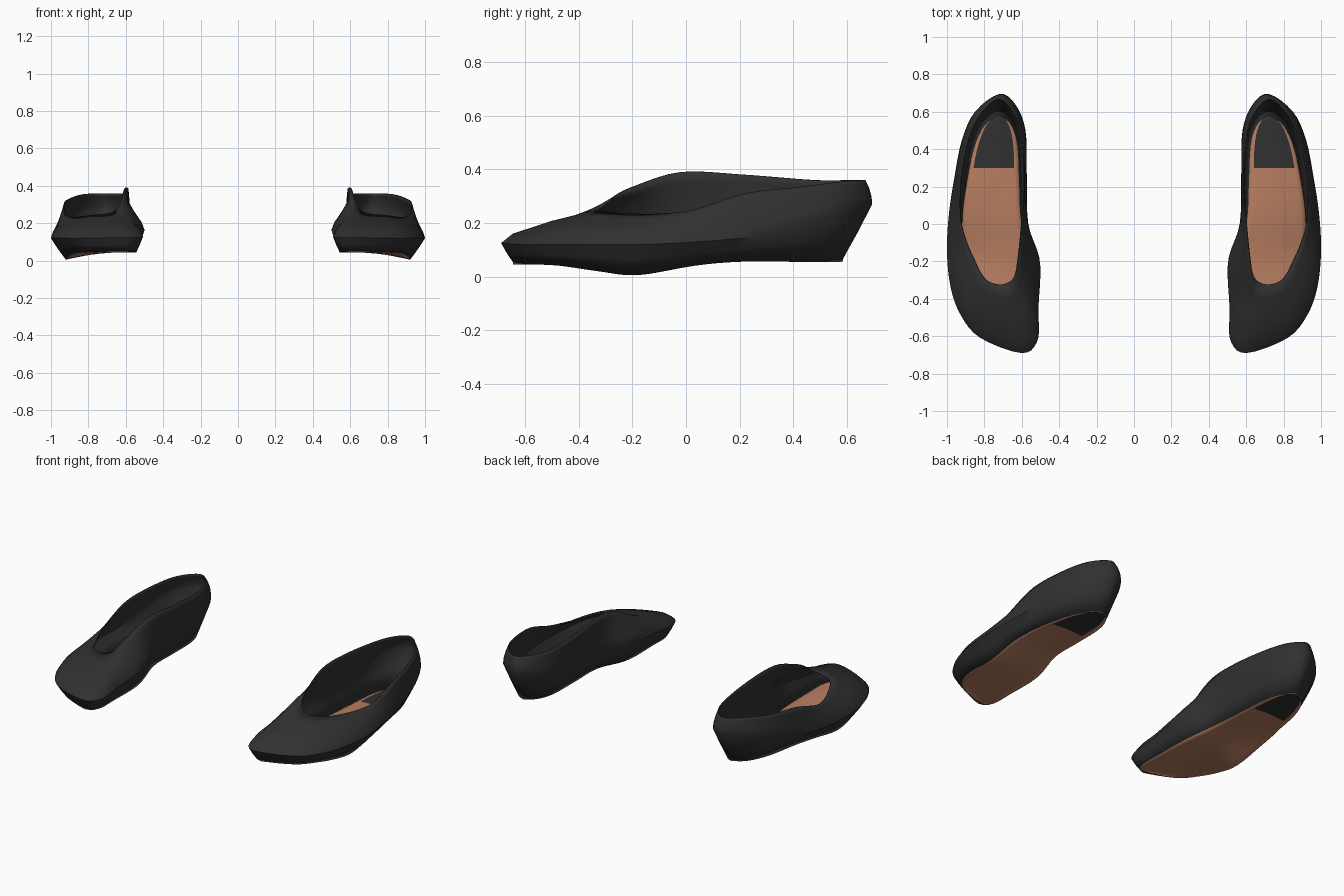
import bpy
import bmesh
from math import radians
from mathutils import Vector

cube = bpy.data.objects.get("Cube")
if cube:
    bpy.data.objects.remove(cube, do_unlink=True)


def make_material(name, color):
    mat = bpy.data.materials.new(name)
    mat.use_nodes = True
    mat.diffuse_color = color
    mat.node_tree.nodes["Principled BSDF"].inputs["Base Color"].default_value = color
    return mat


black = make_material("black_leather", (0.03, 0.03, 0.03, 1))
tan = make_material("tan_leather", (0.48, 0.21, 0.12, 1))

# Guide loops of the left shoe: toe, outer side, heel, inner side
HEEL = 9      # index of the heel point in each loop
STEPS = 36    # samples along each side

sole_edge = [
    (.61, -.64, .045), (.79, -.57, .045), (.87, -.47, .04), (.91, -.33, .02),
    (.92, -.18, .005), (.92, .03, .04), (.9, .2, .055), (.86, .4, .055),
    (.8, .53, .055), (.72, .58, .055), (.655, .53, .055), (.62, .42, .055),
    (.61, .22, .06), (.6, .02, .065), (.55, -.2, .045), (.545, -.45, .045),
    (.55, -.59, .045)]
girth = [
    (.6, -.69, .125), (.82, -.61, .12), (.925, -.49, .12), (.98, -.34, .12),
    (1, -.15, .12), (.99, .05, .13), (.96, .25, .15), (.92, .45, .2),
    (.85, .6, .25), (.72, .695, .27), (.635, .64, .26), (.58, .5, .22),
    (.573, .25, .2), (.565, 0, .19), (.503, -.2, .17), (.511, -.45, .14),
    (.515, -.62, .125)]
topline = [
    (.715, -.325, .25), (.775, -.31, .245), (.815, -.27, .24), (.85, -.2, .235),
    (.895, -.1, .235), (.93, .03, .25), (.93, .22, .31), (.895, .43, .335),
    (.83, .58, .355), (.73, .67, .36), (.65, .61, .36), (.6, .48, .36),
    (.585, .22, .38), (.6, -.02, .39), (.62, -.2, .335), (.635, -.27, .3),
    (.665, -.31, .265)]


def spline(points, u):
    """Point on a closed smooth curve through the guide points."""
    i, t = int(u), u - int(u)
    a, b, c, d = (Vector(points[(i + k) % len(points)]) for k in (-1, 0, 1, 2))
    return b + 0.5 * t * (c - a + t * (2*a - 5*b + 4*c - d + t * (3*(b - c) + d - a)))


def sample(points):
    n = len(points)
    outer = [HEEL * j / STEPS for j in range(STEPS)]
    inner = [HEEL + (n - HEEL) * j / STEPS for j in range(STEPS)]
    return [spline(points, u) for u in outer + inner]


def blend(low, high, t, lift):
    return [a.lerp(b, t) + Vector((0, 0, lift)) for a, b in zip(low, high)]


def add_object(name, bm, mats, side, thickness):
    if side < 0:
        for v in bm.verts:
            v.co.x *= -1
        bmesh.ops.reverse_faces(bm, faces=bm.faces[:])
    mesh = bpy.data.meshes.new(name)
    bm.to_mesh(mesh)
    bm.free()
    for m in mats:
        mesh.materials.append(m)
    obj = bpy.data.objects.new(name, mesh)
    bpy.context.collection.objects.link(obj)
    solid = obj.modifiers.new("thickness", 'SOLIDIFY')
    solid.thickness = thickness
    solid.offset = -1
    bpy.ops.object.select_all(action='DESELECT')
    obj.select_set(True)
    bpy.context.view_layer.objects.active = obj
    bpy.ops.object.shade_smooth_by_angle(angle=radians(40))


def add_grid(bm, rows, closed):
    grid = [[bm.verts.new(p) for p in row] for row in rows]
    for low, high in zip(grid, grid[1:]):
        n = len(low)
        for i in range(n if closed else n - 1):
            k = (i + 1) % n
            bm.faces.new((low[i], low[k], high[k], high[i]))


bottom, middle, top = sample(sole_edge), sample(girth), sample(topline)

for label, side in (("left", 1), ("right", -1)):
    # Upper: walls and vamp, open at the topline
    bm = bmesh.new()
    add_grid(bm, [bottom, blend(bottom, middle, 0.55, -0.004), middle,
                  blend(middle, top, 0.12, 0.02), blend(middle, top, 0.5, 0.018),
                  blend(middle, top, 0.8, 0.006), top], True)
    add_object(label + "_upper", bm, [black], side, 0.006)

    # Sole: strips across from outer to inner edge, slightly arched
    bm = bmesh.new()
    rows = []
    for j in range(STEPS + 1):
        a, b = bottom[j], bottom[-j]
        rows.append([a.lerp(b, t) + Vector((0, 0, 0.04 * t * (1 - t)))
                     for t in (0, 0.1, 0.3, 0.5, 0.7, 0.9, 1)])
    add_grid(bm, rows, False)
    bmesh.ops.remove_doubles(bm, verts=bm.verts[:], dist=0.0005)

    # Black heel pad, framed by a thin tan border
    bmesh.ops.bisect_plane(bm, geom=bm.verts[:] + bm.edges[:] + bm.faces[:],
                           plane_co=(0, 0.3, 0), plane_no=(0, 1, 0))
    edge = [v.co.copy() for v in bm.verts if v.is_boundary]
    for f in bm.faces:
        c = f.calc_center_median()
        on_border = any(v.is_boundary for v in f.verts)
        f.material_index = 0 if c.y > 0.3 and not on_border else 1
    add_object(label + "_sole", bm, [black, tan], side, 0.006)
